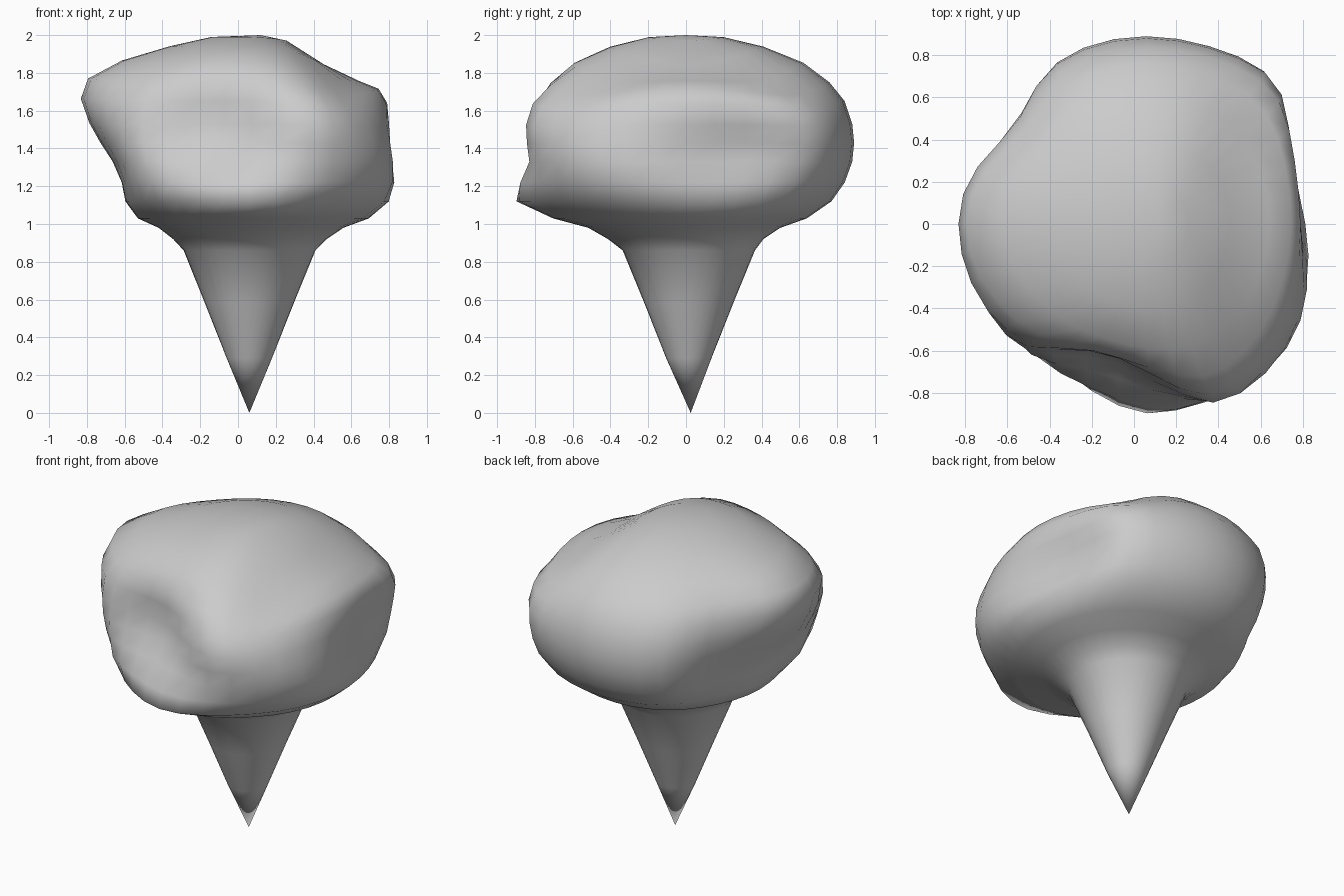
import bpy, bmesh, math
from mathutils import Vector

SIDES = 36
CX = 0.06

# Lathe profile (radius, height): pointed stem flaring into a rounded cap
profile = [(0.12, 0.29), (0.235, 0.58), (0.35, 0.86), (0.41, 0.92), (0.50, 0.98),
           (0.64, 1.03), (0.77, 1.12), (0.84, 1.22), (0.88, 1.33), (0.89, 1.43),
           (0.88, 1.53), (0.84, 1.65), (0.76, 1.75), (0.62, 1.855), (0.41, 1.94),
           (0.20, 1.99)]

# Soft dents and bulges: centre, push, spread along x, y, z
sculpt = [
    ((0.92, -0.05, 1.60), (-0.10, 0.0, 0.0), (0.30, 0.60, 0.20)),     # flattened right side
    ((0.90, 0.25, 1.36), (-0.16, 0.0, 0.0), (0.40, 0.33, 0.14)),      # right hollow
    ((0.57, 0.00, 1.87), (-0.01, 0.0, -0.12), (0.17, 0.65, 0.20)),    # groove on top right
    ((-0.15, -0.82, 1.52), (0.02, 0.25, 0.0), (0.26, 0.40, 0.19)),    # front hollow
    ((0.38, -0.75, 1.58), (0.02, -0.06, 0.0), (0.18, 0.25, 0.15)),    # front right swell
    ((0.08, -0.82, 1.12), (0.0, -0.15, 0.0), (0.32, 0.25, 0.09)),     # front lip
    ((-0.82, 0.00, 1.26), (0.17, 0.0, 0.0), (0.30, 0.55, 0.17)),      # left undercut
    ((-0.75, 0.00, 1.76), (-0.10, 0.0, 0.02), (0.25, 0.40, 0.12)),    # left ridge
    ((-0.64, 0.50, 1.50), (0.07, -0.04, 0.0), (0.18, 0.18, 0.35)),    # back left hollow
    ((0.70, 0.60, 1.48), (0.06, 0.05, 0.0), (0.20, 0.22, 0.25)),      # back right corner
    ((0.70, -0.55, 1.32), (0.02, -0.02, 0.0), (0.22, 0.25, 0.22)),    # front right corner
    ((-0.55, -0.60, 1.28), (-0.03, 0.0, 0.0), (0.20, 0.22, 0.22)),    # front left corner
]


def shaped(p):
    out = p.copy()
    for centre, push, spread in sculpt:
        d = sum(((p[i] - centre[i]) / spread[i]) ** 2 for i in range(3))
        out += Vector(push) * math.exp(-d / 2)
    return out


bm = bmesh.new()
tip = bm.verts.new((CX, 0.025, 0))
rings = []
for r, z in profile:
    ring = []
    for k in range(SIDES):
        a = math.tau * k / SIDES
        cy = 0.015 if z < 0.9 else 0.0
        p = Vector((CX + r * math.cos(a), cy + r * math.sin(a), z))
        ring.append(bm.verts.new(shaped(p)))
    rings.append(ring)
top = bm.verts.new((CX + 0.06, 0, 2.0))

for k in range(SIDES):
    n = (k + 1) % SIDES
    bm.faces.new((tip, rings[0][n], rings[0][k]))
    bm.faces.new((top, rings[-1][k], rings[-1][n]))
    for lo, hi in zip(rings, rings[1:]):
        bm.faces.new((lo[k], lo[n], hi[n], hi[k]))
bmesh.ops.recalc_face_normals(bm, faces=bm.faces)
for f in bm.faces:
    f.smooth = True

mesh = bpy.data.meshes.new("lumpy_cap_and_stem")
bm.to_mesh(mesh)
bm.free()
obj = bpy.data.objects.new("lumpy_cap_and_stem", mesh)
bpy.context.collection.objects.link(obj)
